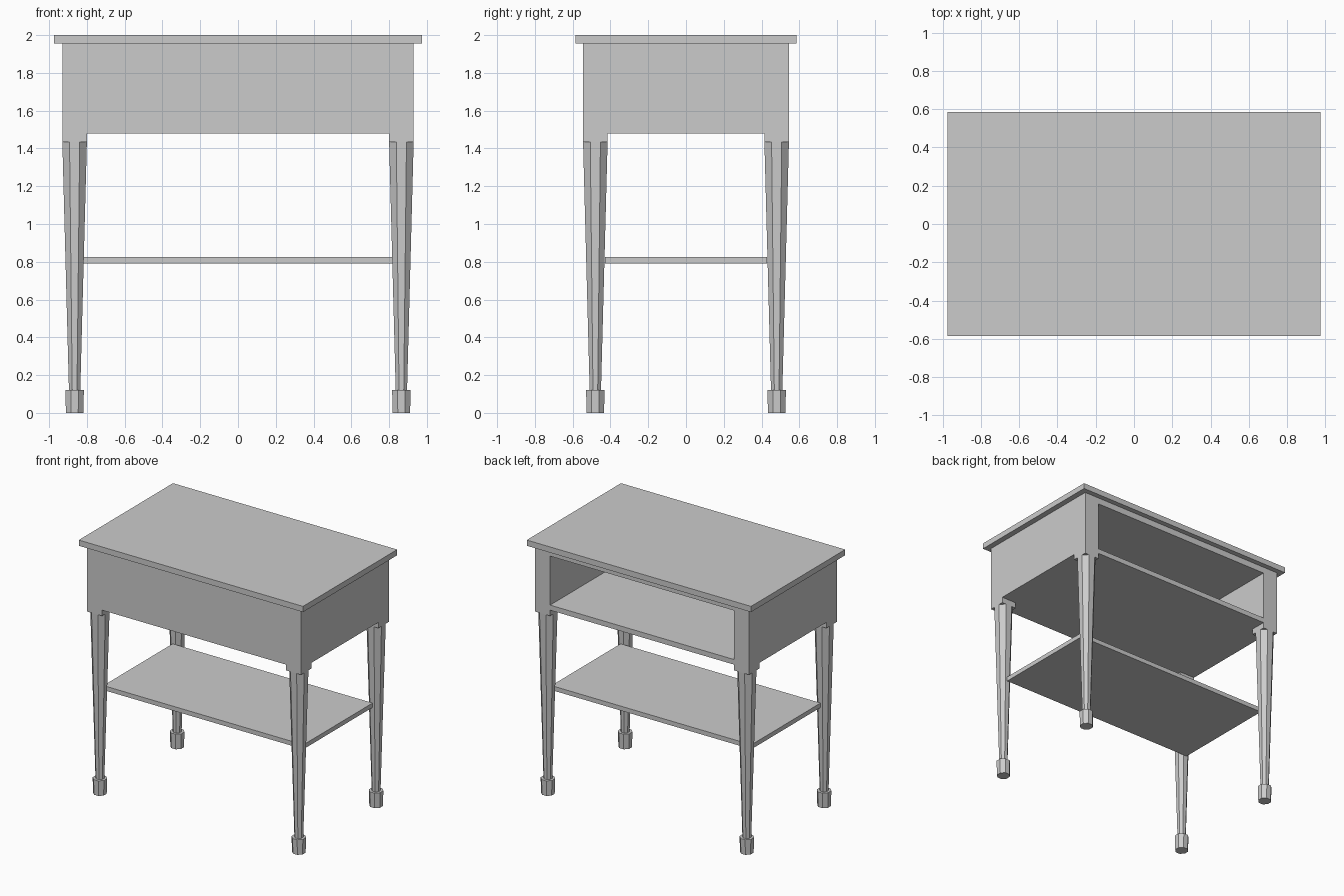
import bpy, bmesh, math

if "Cube" in bpy.data.objects:
    bpy.data.objects.remove(bpy.data.objects["Cube"])

POST = 0.13                  # corner post width
LEG_X, LEG_Y = 0.865, 0.48   # leg centres


def finish(name, bm):
    bmesh.ops.recalc_face_normals(bm, faces=bm.faces)
    mesh = bpy.data.meshes.new(name)
    bm.to_mesh(mesh)
    bm.free()
    obj = bpy.data.objects.new(name, mesh)
    bpy.context.collection.objects.link(obj)
    return obj


def box_bm(x, y, z0, z1, cx=0, cy=0):
    """Box with half sizes x, y between heights z0 and z1."""
    bm = bmesh.new()
    bmesh.ops.create_cube(bm, size=2)
    for v in bm.verts:
        v.co.x = cx + v.co.x * x
        v.co.y = cy + v.co.y * y
        v.co.z = z1 if v.co.z > 0 else z0
    return bm


def octagon(name, cx, cy, z0, z1, half0, half1):
    """Tapered eight-sided prism, half widths measured across the flats."""
    k = 1 / math.cos(math.pi / 8)
    bpy.ops.mesh.primitive_cone_add(
        vertices=8, radius1=half0 * k, radius2=half1 * k, depth=z1 - z0,
        location=(cx, cy, (z0 + z1) / 2), rotation=(0, 0, math.pi / 8))
    bpy.context.object.name = name


# Table top
finish("table_top", box_bm(0.975, 0.585, 1.955, 2.0))

# Case: one block whose back face is inset to a rim, then pushed inward
bm = box_bm(0.93, 0.545, 1.48, 1.955)
back = max(bm.faces, key=lambda f: f.calc_center_median().y)
for depth in (0.545, -0.495):
    new = bmesh.ops.extrude_discrete_faces(bm, faces=[back])["faces"]
    back = new[0]
    for v in back.verts:
        v.co.x = math.copysign(0.93 - POST, v.co.x)
        v.co.z = 1.905 if v.co.z > 1.7 else 1.52
        v.co.y = depth
finish("case", bm)

# Lower shelf
finish("shelf", box_bm(0.87, 0.43, 0.79, 0.825))

# Post ends, tapered legs and feet at the four corners
for sx, side in ((-1, "left"), (1, "right")):
    for sy, end in ((-1, "front"), (1, "back")):
        tag = f"{end}_{side}"
        x, y = sx * LEG_X, sy * LEG_Y
        finish(f"{tag}_post_end",
               box_bm(POST / 2, POST / 2, 1.435, 1.48, x, y))
        octagon(f"{tag}_leg", x, y, 0.12, 1.435, 0.03, POST / 2)
        octagon(f"{tag}_foot", x, y, 0.0, 0.12, 0.046, 0.049)
